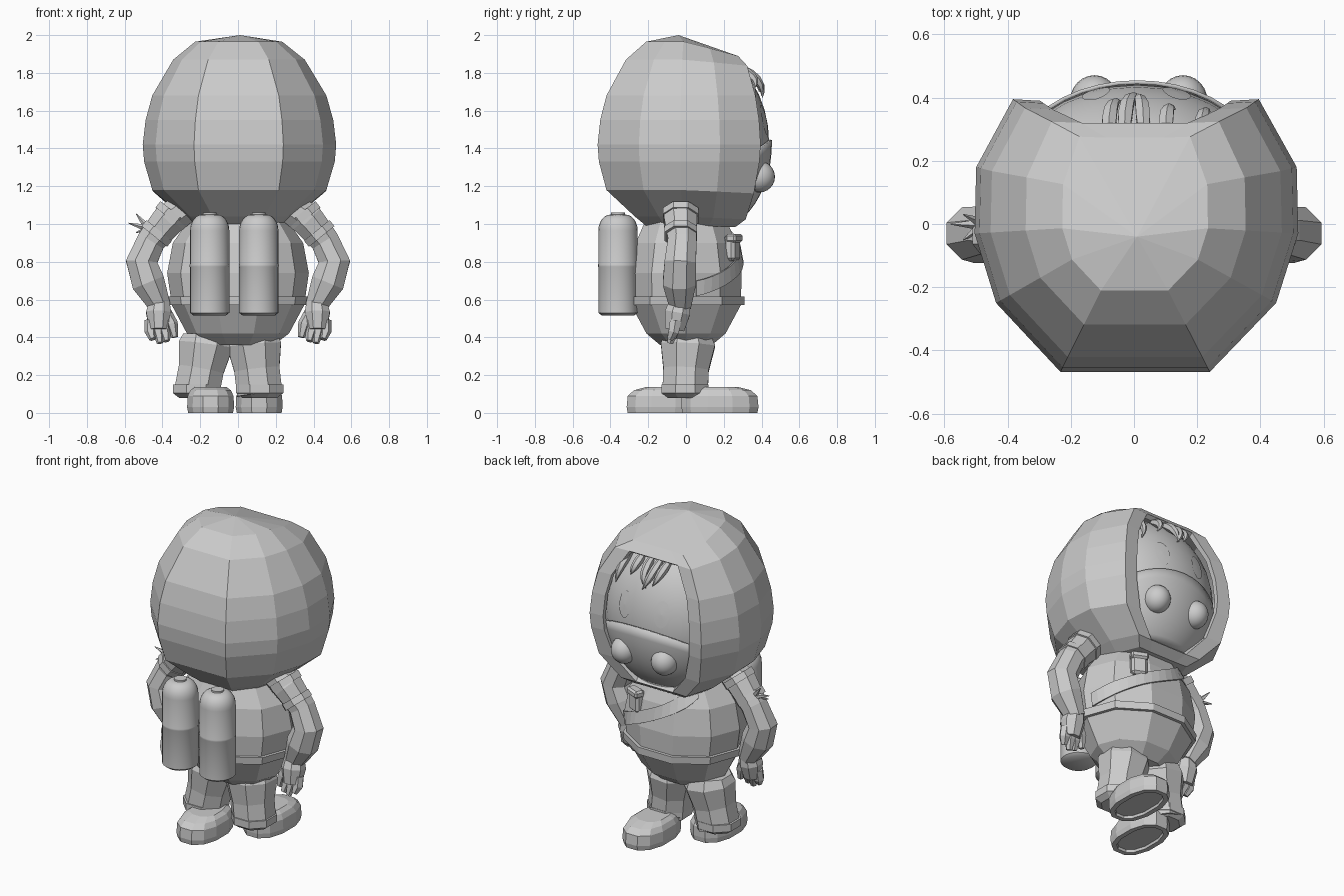
import bpy, bmesh, math
from math import sin, cos, pi, radians, sqrt
from mathutils import Vector

cube = bpy.data.objects.get("Cube")
if cube:
    bpy.data.objects.remove(cube, do_unlink=True)

grey = bpy.data.materials.new("plain grey")
grey.use_nodes = True
grey.diffuse_color = (0.6, 0.6, 0.6, 1)
grey.node_tree.nodes["Principled BSDF"].inputs["Base Color"].default_value = (0.6, 0.6, 0.6, 1)


def finish(name, bm, smooth=False, solid=0.0):
    """Turn a bmesh into a named object."""
    bmesh.ops.recalc_face_normals(bm, faces=bm.faces[:])
    mesh = bpy.data.meshes.new(name)
    bm.to_mesh(mesh)
    bm.free()
    mesh.materials.append(grey)
    ob = bpy.data.objects.new(name, mesh)
    bpy.context.collection.objects.link(ob)
    if solid:
        mod = ob.modifiers.new("thickness", "SOLIDIFY")
        mod.thickness, mod.offset = abs(solid), (1 if solid > 0 else -1)
    if smooth:
        bpy.ops.object.select_all(action="DESELECT")
        ob.select_set(True)
        bpy.context.view_layer.objects.active = ob
        bpy.ops.object.shade_smooth_by_angle(angle=radians(40))
    return ob


def loft(name, rings, closed=True, caps=True, smooth=False, solid=0.0, skip=None, apex=None):
    """Skin a list of point rings; skip(row, column) leaves a face out."""
    bm = bmesh.new()
    vs = [[bm.verts.new(p) for p in ring] for ring in rings]
    n = len(vs[0])
    for i in range(len(vs) - 1):
        for j in range(n if closed else n - 1):
            if skip and skip(i, j):
                continue
            k = (j + 1) % n
            bm.faces.new((vs[i][j], vs[i][k], vs[i + 1][k], vs[i + 1][j]))
    if caps:
        bm.faces.new(vs[-1])
        if apex:
            tip = bm.verts.new(apex)
            for j in range(n):
                bm.faces.new((vs[0][j], vs[0][(j + 1) % n], tip))
        else:
            bm.faces.new(vs[0])
    return finish(name, bm, smooth, solid)


def tube(name, path, radii, sides=8, axis=(0, 1, 0), smooth=False, flat=1.0):
    """Sweep a polygon along a path with changing radius."""
    pts = [Vector(p) for p in path]
    rings = []
    for i, p in enumerate(pts):
        t = (pts[min(i + 1, len(pts) - 1)] - pts[max(i - 1, 0)]).normalized()
        u = Vector(axis)
        u = (u - t * u.dot(t)).normalized()
        w = t.cross(u)
        rings.append([p + radii[i] * (u * cos(a) + w * sin(a) * flat)
                      for a in (2 * pi * (k + 0.5) / sides for k in range(sides))])
    return loft(name, rings, smooth=smooth)


def ball(name, loc, scale, segs=24):
    bm = bmesh.new()
    bmesh.ops.create_uvsphere(bm, u_segments=segs, v_segments=segs // 2, radius=1)
    bmesh.ops.scale(bm, vec=scale, verts=bm.verts)
    bmesh.ops.translate(bm, vec=loc, verts=bm.verts)
    return finish(name, bm, True)


# Helmet: faceted shell with a shield-shaped opening for the face
side_half = [(0.395, 0.395), (0.515, 0.18), (0.52, -0.03), (0.45, -0.25), (0.24, -0.468)]
# height, side scale, front scale, forward drop, half width of the opening
levels = [(1.965, 0.45, 0.70, 0.11, 0.09), (1.87, 0.68, 0.82, 0.04, 0.17), (1.68, 0.90, 0.93, 0.0, 0.265),
          (1.55, 0.97, 0.98, 0.0, 0.295), (1.42, 1.0, 1.0, 0.0, 0.305), (1.33, 0.985, 0.985, 0.0, 0.30),
          (1.18, 0.90, 0.91, 0.02, 0.25), (1.04, 0.58, 0.80, 0.02, 0.13), (0.99, 0.45, 0.66, 0.01, 0.09)]
rings = []
for z, s, f, drop, gap in levels:
    ring = [(x * s, y * (f if y > 0.1 else s)) for x, y in side_half]
    ring.insert(0, (gap, 0.39 * f))
    ring += [(-x * 0.97, y) for x, y in reversed(ring)]
    rings.append([(x, y, z - drop * max(0, y) / 0.4) for x, y in ring])
loft("helmet", rings, solid=-0.03, apex=(0.01, -0.04, 2.0),
     skip=lambda i, j: j == 2 * len(side_half) + 1 and 1 <= i <= 6)

# Face
FC, FR = Vector((0.01, 0.12, 1.43)), Vector((0.42, 0.32, 0.46))
ball("face", FC, FR, 32)


def face_y(x, z):
    k = 1 - ((x - FC.x) / FR.x) ** 2 - ((z - FC.z) / FR.z) ** 2
    return FC.y + FR.y * sqrt(max(k, 0))


for side, ex in (("right", -0.12), ("left", 0.135)):
    rings = []
    for r in (0.01, 0.5, 1):
        ring = []
        for k in range(20):
            x, z = ex + r * 0.045 * cos(pi * k / 10), 1.55 + r * 0.08 * sin(pi * k / 10)
            ring.append((x, face_y(x, z) + 0.004, z))
        rings.append(ring)
    loft(side + "_eye", rings, caps=False, smooth=True)

# Breathing mask with two round filters
rows = []
for i in range(9):
    row = []
    for j in range(17):
        a = -1.15 + 2.3 * j / 16
        top = radians(2 - 14 * a * a)
        e = top + (radians(-58) - top) * i / 8
        row.append((FC.x + 0.422 * cos(e) * sin(a), FC.y + 0.323 * cos(e) * cos(a), FC.z + 0.462 * sin(e)))
    rows.append(row)
loft("mask", rows, closed=False, caps=False, smooth=True, solid=0.012)
for side, x in (("right", -0.125), ("left", 0.155)):
    ball(side + "_mask_filter", (x, 0.388, 1.25), (0.078, 0.083, 0.083))

# Hair strands over the forehead
for i, (x, dx, low) in enumerate([(-0.08, 0.04, 1.70), (-0.03, 0.05, 1.67), (0.03, -0.03, 1.68),
                                  (0.10, 0.03, 1.72), (0.21, 0.03, 1.64)]):
    path = []
    for k in range(6):
        t = k / 5
        z = 1.82 + (low - 1.82) * t
        px = x + dx * t * t
        path.append((px, face_y(px, z) + 0.012 + 0.025 * sin(pi * t), z))
    tube("hair_strand_%d" % i, path, [0.02, 0.026, 0.024, 0.019, 0.011, 0.002], 6, (1, 0, 0), True)

# Torso: faceted barrel with a flat front and back
profile = [(0.36, 0.19, 0.145), (0.42, 0.27, 0.22), (0.57, 0.35, 0.305), (0.74, 0.375, 0.31),
           (0.90, 0.345, 0.28), (1.02, 0.26, 0.225), (1.08, 0.16, 0.135)]


def torso_point(a, z, grow=0.0):
    for (z0, x0, y0), (z1, x1, y1) in zip(profile, profile[1:]):
        if z <= z1:
            break
    t = (z - z0) / (z1 - z0)
    return ((x0 + (x1 - x0) * t + grow) * cos(a), (y0 + (y1 - y0) * t + grow) * sin(a), z)


angles = [2 * pi * k / 10 for k in range(10)]
loft("torso", [[torso_point(a, z) for a in angles] for z, _, _ in profile])
loft("belt", [[torso_point(a, z, g) for a in angles]
              for z, g in ((0.57, 0.0), (0.57, 0.02), (0.615, 0.02), (0.615, 0.0))], caps=False)

# Diagonal chest strap
rows = [[], []]
for k in range(17):
    a = radians(10 + 125 * k / 16)
    z = 0.66 + 0.34 * (k / 16) ** 1.3
    for row, dz in zip(rows, (-0.04, 0.04)):
        row.append(torso_point(a, z + dz, -0.004))
loft("chest_strap", rows, closed=False, caps=False, solid=0.01)


def box(name, loc, size, turn=0.0):
    bm = bmesh.new()
    bmesh.ops.create_cube(bm, size=1)
    bmesh.ops.scale(bm, vec=size, verts=bm.verts)
    bmesh.ops.bevel(bm, geom=bm.edges[:], offset=min(size) * 0.25, segments=1, affect="EDGES")
    ob = finish(name, bm)
    ob.location, ob.rotation_euler = loc, (0, 0, turn)


box("chest_pouch", (0.17, 0.245, 0.875), (0.095, 0.06, 0.14), -0.42)
box("pouch_flap", (0.175, 0.255, 0.925), (0.105, 0.06, 0.045), -0.42)

# Air tanks
for side, x in (("right", -0.15), ("left", 0.11)):
    prof = [(0.085, 0.515), (0.104, 0.53), (0.104, 0.77), (0.106, 0.775), (0.106, 0.785), (0.104, 0.79)]
    prof += [(0.04 + 0.064 * cos(t), 0.965 + 0.085 * sin(t)) for t in (pi / 2 * k / 6 for k in range(7))]
    prof += [(0.036, 1.05), (0.036, 1.06)]
    loft(side + "_air_tank", [[(x + r * cos(a), -0.36 + r * sin(a), z)
                               for a in (2 * pi * k / 24 for k in range(24))] for r, z in prof], smooth=True)

# Arms, cuffs and hands
for side, s in (("right", -1), ("left", 1)):
    def p(x, y, z):
        return (s * x, y, z)
    tube(side + "_arm", [p(0.29, -0.03, 1.08), p(0.37, -0.03, 1.02), p(0.46, -0.02, 0.91), p(0.51, -0.03, 0.80),
                         p(0.475, -0.035, 0.69), p(0.41, -0.03, 0.56)], [0.09, 0.095, 0.082, 0.09, 0.095, 0.06])
    for i, (x, z) in enumerate(((0.35, 1.045), (0.43, 0.95))):
        tube("%s_arm_band_%d" % (side, i), [p(x - 0.013, -0.028, z + 0.016), p(x + 0.013, -0.028, z - 0.016)],
             [0.102 - 0.008 * i] * 2)
    tube(side + "_palm", [p(0.415, -0.03, 0.60), p(0.42, -0.045, 0.53), p(0.42, -0.06, 0.44)],
         [0.055, 0.072, 0.055])
    for i, (x, low) in enumerate(((0.46, 0.39), (0.42, 0.37), (0.385, 0.38))):
        tube("%s_finger_%d" % (side, i), [p(x, -0.055, 0.49), p(x + 0.003, -0.065, 0.43), p(x - 0.008, -0.085, low)],
             [0.034, 0.032, 0.018], 6)
    tube(side + "_thumb", [p(0.385, -0.045, 0.53), p(0.35, -0.055, 0.47), p(0.335, -0.065, 0.40)],
         [0.035, 0.033, 0.018], 6)

# Small spikes on the right upper arm
for i, (dx, dy, dz) in enumerate(((-0.09, 0.0, 0.03), (-0.05, 0.03, 0.08), (-0.05, -0.05, -0.02))):
    tube("arm_spike_%d" % i, [(-0.475, 0.0, 0.975), (-0.49 + dx, dy, 0.975 + dz)], [0.022, 0.002], 5)

# Legs with trouser cuffs
for side, x0, x1 in (("right", -0.17, -0.22), ("left", 0.085, 0.115)):
    tube(side + "_leg", [(x0, 0.01, 0.42), (x0, 0.01, 0.36), ((x0 + x1) / 2, 0, 0.23), (x1, -0.005, 0.10)],
         [0.13, 0.155, 0.13, 0.13])
    tube(side + "_trouser_cuff", [(x1, -0.005, 0.15), (x1, -0.005, 0.105), (x1, -0.005, 0.08)],
         [0.135, 0.135, 0.10])


# Shoes: rounded soles, high at the ankle and low at the toe
def shoe(name, x, heel, toe):
    mid, ln = (heel + toe) / 2, (toe - heel) / 2
    rings = []
    for z, w, back, front in ((0.0, 0.122, 0.98, 0.97), (0.03, 0.128, 1, 1), (0.09, 0.125, 1, 0.97),
                              (0.12, 0.11, 0.92, 0.8), (0.138, 0.085, 0.8, 0.45)):
        ring = []
        for k in range(12):
            c, n = cos(2 * pi * (k + 0.5) / 12), sin(2 * pi * (k + 0.5) / 12)
            px, py = math.copysign(abs(c) ** 0.85, c), math.copysign(abs(n) ** 0.85, n)
            ring.append((x + w * px, mid + ln * py * (front if py * ln > 0 and toe > heel or py > 0 else back), z))
        rings.append(ring)
    ob = loft(name, rings)
    bm = bmesh.new()
    bm.from_mesh(ob.data)
    sole = [f for f in bm.faces if f.calc_center_median().z < 0.005]
    bmesh.ops.inset_region(bm, faces=sole, thickness=0.03)
    bmesh.ops.inset_region(bm, faces=sole, thickness=0.004, depth=-0.015)
    bm.to_mesh(ob.data)
    bm.free()


shoe("right_shoe", -0.145, 0.08, -0.32)
shoe("left_shoe", 0.112, -0.03, 0.39)
